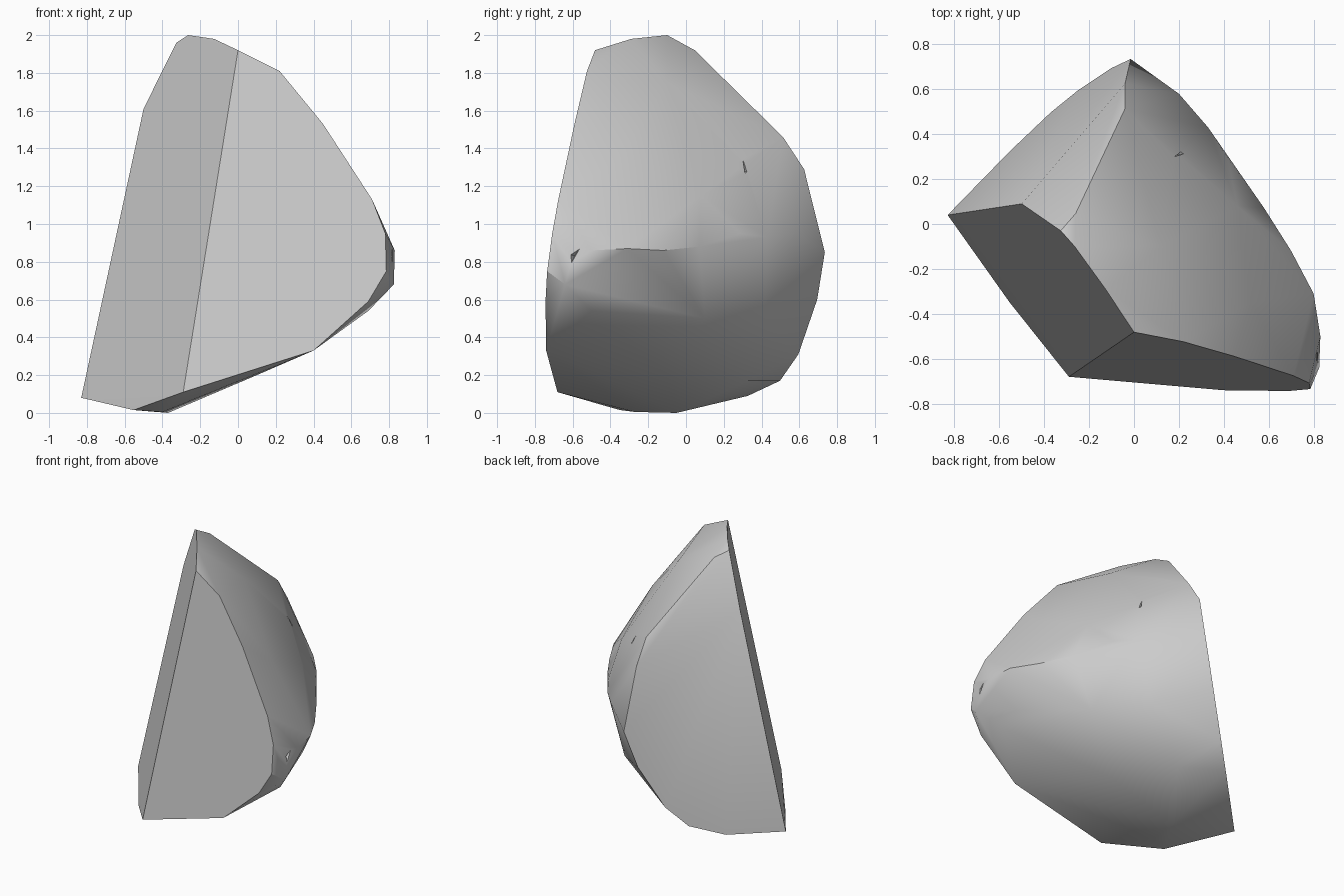
import bpy, bmesh, math

if "Cube" in bpy.data.objects:
    bpy.data.objects.remove(bpy.data.objects["Cube"])


def hull_object(name, points):
    bm = bmesh.new()
    for p in points:
        bm.verts.new(p)
    res = bmesh.ops.convex_hull(bm, input=bm.verts[:])
    loose = [v for v in bm.verts if not v.link_faces]
    bmesh.ops.delete(bm, geom=loose, context='VERTS')
    bmesh.ops.dissolve_limit(bm, angle_limit=math.radians(1.5),
                             verts=bm.verts[:], edges=bm.edges[:])
    bmesh.ops.recalc_face_normals(bm, faces=bm.faces[:])
    me = bpy.data.meshes.new(name)
    bm.to_mesh(me)
    bm.free()
    ob = bpy.data.objects.new(name, me)
    bpy.context.collection.objects.link(ob)
    return ob


# The four cleaved planes: each places a point on its plane from two coordinates
def front(x, z):
    return (x, -0.732 - 0.1285 * x + 0.1304 * z, z)


def left(y, z):
    return (-0.83 - 0.75 * (y - 0.04) + 0.24 * (z - 0.08), y, z)


def back(x, z):
    return (x, 0.04 + 1.032 * (x + 0.83) - 0.19 * (z - 0.08), z)


def bevel(x, z):
    return (x, 0.09 + 0.699 * (x + 0.5) - 0.682 * (z - 1.61), z)


# Outlines of the cleaved planes
pts = [front(x, z) for x, z in [
    (-0.29, 0.11), (0, 1.92), (0.22, 1.81), (0.45, 1.53), (0.55, 1.34),
    (0.71, 1.13), (0.78, 0.95), (0.785, 0.75), (0.69, 0.59), (0.4, 0.33)]]
pts += [left(y, z) for y, z in [
    (0.04, 0.08), (-0.03, 1.96), (-0.1, 2.0), (-0.29, 1.98), (-0.35, 0.015)]]
pts += [back(x, z) for x, z in [
    (-0.5, 1.61), (-0.04, 1.29), (-0.015, 0.85), (-0.1, 0.6),
    (-0.25, 0.31), (-0.37, 0.17), (-0.55, 0.09)]]
pts += [bevel(x, z) for x, z in [(-0.26, 1.92), (-0.17, 1.72), (-0.04, 1.46)]]

# Rounded natural side: widest ridge, upper dome, underside
pts += [(0.2, 0.58, 0.95), (0.33, 0.43, 0.93), (0.42, 0.29, 0.95),
        (0.58, 0.07, 0.88), (0.7, -0.12, 0.86), (0.8, -0.31, 0.87),
        (0.83, -0.5, 0.86), (0.825, -0.64, 0.68)]
pts += [(0.12, -0.1, 1.75), (0.31, 0.02, 1.4), (0.46, 0.08, 1.15), (0.52, -0.35, 1.35)]
pts += [(-0.4, -0.27, 0.005), (-0.37, -0.05, 0), (-0.1, 0.33, 0.17),
        (0.1, -0.1, 0.2), (0.69, -0.5, 0.54), (0.45, 0.1, 0.5), (0.2, 0.42, 0.5)]
rock = hull_object("rock", pts)

# Small chips knocked out of the rounded side
chips = [
    ("tip_chip_cutter", [(0.785, -0.59, 0.83), (0.92, -0.68, 0.87),
                         (0.92, -0.48, 0.99), (0.92, -0.66, 0.68)]),
    ("back_chip_cutter", [(0.15, 0.3, 1.28), (0.3, 0.3, 1.6),
                          (0.55, 0.45, 1.25), (0.5, 0.36, 1.22)]),
]
bpy.context.view_layer.objects.active = rock
rock.select_set(True)
for name, cpts in chips:
    cutter = hull_object(name, cpts)
    cutter.hide_render = True
    mod = rock.modifiers.new(name, 'BOOLEAN')
    mod.operation = 'DIFFERENCE'
    mod.solver = 'EXACT'
    mod.object = cutter
    bpy.ops.object.modifier_apply(modifier=mod.name)
    bpy.data.objects.remove(cutter)

bpy.ops.object.shade_smooth_by_angle(angle=math.radians(32))
